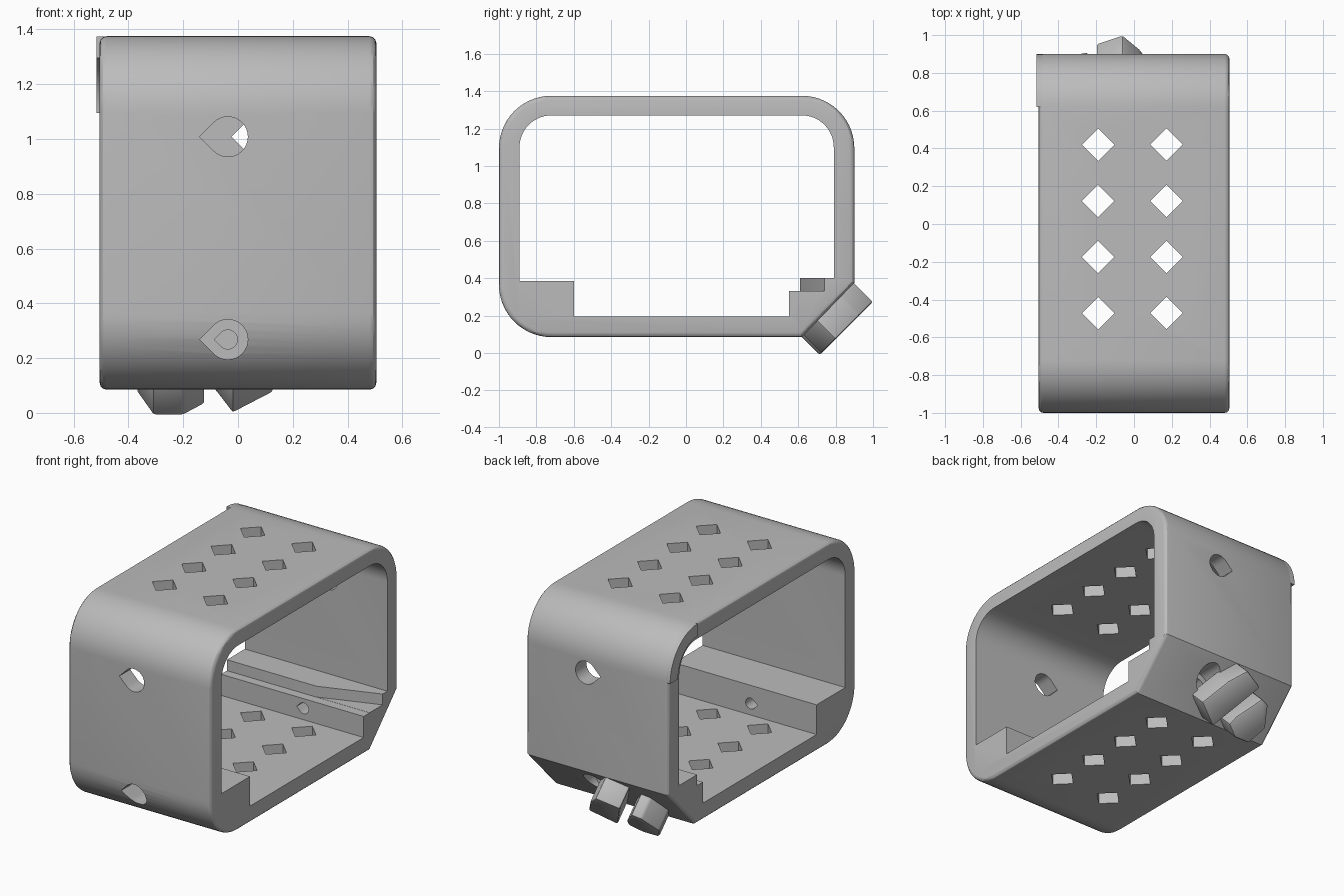
import bpy, bmesh, math
from mathutils import Vector

if "Cube" in bpy.data.objects:
    bpy.data.objects.remove(bpy.data.objects["Cube"])

grey = bpy.data.materials.new("plain grey")
grey.diffuse_color = (0.5, 0.5, 0.5, 1)
grey.use_nodes = True
grey.node_tree.nodes["Principled BSDF"].inputs["Base Color"].default_value = grey.diffuse_color


def arc(cy, cz, r, a0, a1, n=14):
    return [(cy + r * math.cos(math.radians(a0 + (a1 - a0) * i / n)),
             cz + r * math.sin(math.radians(a0 + (a1 - a0) * i / n))) for i in range(n + 1)]


def prism(name, bottom, top, bevel=0.0, caps_only=True, segments=3):
    """Solid between two matching loops of 3D points."""
    bm = bmesh.new()
    a = [bm.verts.new(p) for p in bottom]
    b = [bm.verts.new(p) for p in top]
    caps = [bm.faces.new(a), bm.faces.new(b)]
    n = len(a)
    for i in range(n):
        bm.faces.new((a[i], a[(i + 1) % n], b[(i + 1) % n], b[i]))
    bmesh.ops.recalc_face_normals(bm, faces=bm.faces)
    if bevel:
        edges = {e for f in caps for e in f.edges} if caps_only else set(bm.edges)
        bmesh.ops.bevel(bm, geom=list(edges), offset=bevel, segments=segments,
                        profile=0.5, affect='EDGES', clamp_overlap=True)
    me = bpy.data.meshes.new(name)
    bm.to_mesh(me)
    bm.free()
    me.materials.append(grey)
    ob = bpy.data.objects.new(name, me)
    bpy.context.collection.objects.link(ob)
    return ob


def along_x(name, pts, x0, x1, **kw):
    return prism(name, [(x0, y, z) for y, z in pts], [(x1, y, z) for y, z in pts], **kw)


def along_y(name, pts, y0, y1):
    return prism(name, [(x, y0, z) for x, z in pts], [(x, y1, z) for x, z in pts])


def along_z(name, pts, z0, z1):
    return prism(name, [(x, y, z0) for x, y in pts], [(x, y, z1) for x, y in pts])


def teardrop(cx, cz, r):
    return arc(cx, cz, r, -135, 135, 24) + [(cx - r * 1.414, cz)]


# Outer body: rounded box with one bevelled-off lower back corner
outer = ([(0.62, 0.085), (0.9, 0.375)] + arc(0.62, 1.095, 0.28, 0, 90)
         + arc(-0.72, 1.095, 0.28, 90, 180) + arc(-0.72, 0.365, 0.28, 180, 270))
body = along_x("case_shell", outer, -0.505, 0.505, bevel=0.025)

# Opening through the body, leaving the two inner rails
inner = ([(-0.6, 0.195), (0.55, 0.195), (0.55, 0.33), (0.61, 0.33), (0.61, 0.4), (0.79, 0.4)]
         + arc(0.62, 1.1, 0.17, 0, 90) + arc(-0.72, 1.1, 0.17, 90, 180)
         + [(-0.89, 0.385), (-0.6, 0.385)])
cutters = [along_x("opening_cutter", inner, -0.8, 0.8)]

# Taper at the right end of the back rail's step
cutters.append(along_z("rail_taper_cutter", [(0.1, 0.6), (0.7, 0.6), (0.7, 0.79), (0.5, 0.74)],
                       0.331, 0.5))

# Diamond vents through roof and floor
for x in (-0.19, 0.172):
    for y in (0.42, 0.122, -0.175, -0.472):
        d = 0.086
        cutters.append(along_z("vent_cutter", [(x - d, y), (x, y - d), (x + d, y), (x, y + d)],
                               -0.3, 1.6))

# Teardrop screw holes: plain above, counterbored below
for cx, cz, r, y0, y1 in ((-0.037, 1.008, 0.073, -1.2, -0.7), (0.08, 1.008, 0.073, 0.7, 1.2),
                          (-0.037, 0.268, 0.073, -1.2, -0.8), (-0.037, 0.268, 0.035, -0.9, -0.5),
                          (0.08, 0.268, 0.073, 0.7, 1.2), (0.08, 0.268, 0.035, 0.45, 0.8)):
    cutters.append(along_y("hole_cutter", teardrop(cx, cz, r), y0, y1))

for c in cutters:
    m = body.modifiers.new("cut", 'BOOLEAN')
    m.operation, m.solver, m.object = 'DIFFERENCE', 'EXACT', c
bpy.context.view_layer.update()
baked = bpy.data.meshes.new_from_object(body.evaluated_get(bpy.context.evaluated_depsgraph_get()))
body.modifiers.clear()
body.data = baked
for c in cutters:
    bpy.data.objects.remove(c)

# Small raised lip on the left edge of the upper back corner
lip_pts = arc(0.62, 1.095, 0.279, 0, 90) + arc(0.62, 1.095, 0.2, 90, 0)
lip = along_x("corner_lip", lip_pts, -0.517, -0.46)

# Two slanted prongs standing out from the sloping corner face
origin, t, n = Vector((0, 0.62, 0.085)), Vector((0, 0.707, 0.707)), Vector((0, 0.707, -0.707))


def prong(name, pts):
    def place(h):
        return [Vector((x, 0, 0)) + origin + t * s + n * h for x, s in pts]
    return prism(name, place(-0.03), place(0.135), bevel=0.012, caps_only=False, segments=2)


parts = [body, lip,
         prong("upper_prong", [(-0.02, 0.01), (0.13, 0.12), (0.03, 0.3), (-0.06, 0.405),
                               (-0.2, 0.34), (-0.08, 0.12)]),
         prong("lower_prong", [(-0.31, 0.0), (-0.2, 0.0), (-0.12, 0.06), (-0.14, 0.12),
                               (-0.25, 0.28), (-0.31, 0.26), (-0.37, 0.12)])]

for ob in parts:
    bpy.ops.object.select_all(action='DESELECT')
    ob.select_set(True)
    bpy.context.view_layer.objects.active = ob
    bpy.ops.object.shade_smooth_by_angle(angle=math.radians(30))
